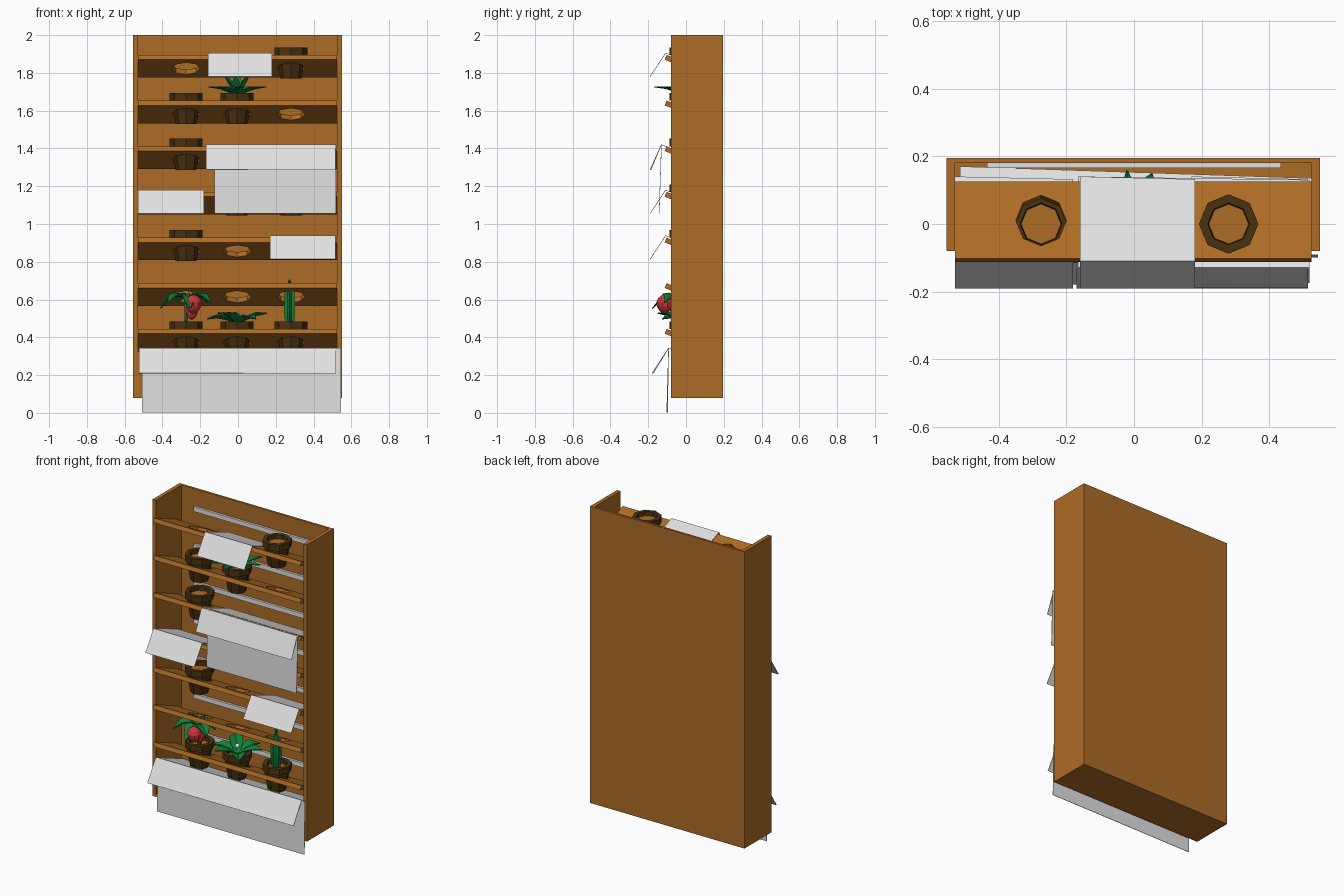
import bpy, bmesh, math, random
from mathutils import Vector

if "Cube" in bpy.data.objects:
    bpy.data.objects.remove(bpy.data.objects["Cube"])

random.seed(4)


def mat(name, col):
    m = bpy.data.materials.new(name)
    m.diffuse_color = (*col, 1)
    m.use_nodes = True
    m.node_tree.nodes["Principled BSDF"].inputs["Base Color"].default_value = m.diffuse_color
    return m


WOOD = mat("wood", (0.42, 0.15, 0.019))
POT = mat("dark pot", (0.065, 0.031, 0.005))
PAPER = mat("pale sheet", (0.75, 0.75, 0.75))
GREEN = mat("leaf green", (0.005, 0.22, 0.045))
RED = mat("berry red", (0.62, 0.035, 0.045))
WHITE = mat("flower white", (0.85, 0.85, 0.85))


def finish(name, bm, *mats, fix=True):
    if fix:
        bmesh.ops.recalc_face_normals(bm, faces=bm.faces)
    me = bpy.data.meshes.new(name)
    bm.to_mesh(me)
    bm.free()
    for m in mats:
        me.materials.append(m)
    ob = bpy.data.objects.new(name, me)
    bpy.context.collection.objects.link(ob)
    return ob


def box(name, x0, x1, y0, y1, z0, z1, m):
    bm = bmesh.new()
    bmesh.ops.create_cube(bm, size=1)
    for v in bm.verts:
        v.co = (x0 + (v.co.x + .5) * (x1 - x0), y0 + (v.co.y + .5) * (y1 - y0),
                z0 + (v.co.z + .5) * (z1 - z0))
    return finish(name, bm, m)


COLS = (-0.275, -0.005, 0.28)
FRONTS = [1.895 - 0.2417 * i for i in range(7)]
SLOPE = 0.095 / 0.228
NORMAL = Vector((0, SLOPE, 1)).normalized()


def shelf(name, f):
    # tilted board with three octagonal holes
    bm = bmesh.new()
    z = lambda y: f - .025 - SLOPE * (y + .113)
    loops = [[(-.53, -.113), (.525, -.113), (.525, .115), (-.53, .115)]]
    for cx in COLS:
        loops.append([(cx + .075 * math.cos(k * math.pi / 4),
                       .075 * math.sin(k * math.pi / 4)) for k in range(8)])
    edges = []
    for lp in loops:
        vs = [bm.verts.new((x, y, z(y))) for x, y in lp]
        edges += [bm.edges.new((vs[i], vs[i - 1])) for i in range(len(vs))]
    bmesh.ops.triangle_fill(bm, edges=edges, use_beauty=True, normal=NORMAL)
    ext = bmesh.ops.extrude_face_region(bm, geom=bm.faces[:], use_keep_orig=True)
    for g in ext["geom"]:
        if isinstance(g, bmesh.types.BMVert):
            g.co += NORMAL * .027
    finish(name, bm, WOOD)


def pot(name, cx, f):
    # eight-sided pot with rim, filled with soil
    prof = [(.055, -.125), (.074, -.02), (.074, 0), (.088, 0), (.088, .04),
            (.062, .04), (.059, .015)]
    bm = bmesh.new()
    rings = [[bm.verts.new((cx + r * math.cos(k * math.pi / 4),
                            r * math.sin(k * math.pi / 4), f + h)) for k in range(8)]
             for r, h in prof]
    for a, b in zip(rings, rings[1:]):
        for k in range(8):
            bm.faces.new((a[k - 1], a[k], b[k], b[k - 1]))
    bm.faces.new(rings[0][::-1])
    bm.faces.new(rings[-1]).material_index = 1
    finish(name, bm, POT, WOOD)


def sheet(name, x0, x1, fold, back, drops, skew=0.0):
    # flat part resting on the shelf, then flaps hanging from the fold
    bm = bmesh.new()
    quads = [(x0, x1, back, skew)] + drops
    for a, b, (y, z), sk in quads:
        bm.faces.new([bm.verts.new(p) for p in (
            (x0 if a is None else a, *fold), (x1 if b is None else b, *fold),
            (b, y - sk, z + sk * .3), (a, y, z))])
    ob = finish(name, bm, PAPER, fix=False)
    s = ob.modifiers.new("thickness", 'SOLIDIFY')
    s.thickness = .003
    s.offset = 0


def leaf(bm, base, ang, length, width, rise, droop=0.0):
    # pointed leaf with a raised fold on either side of the midrib
    d = Vector((math.cos(ang), math.sin(ang), 0))
    side = Vector((-d.y, d.x, 0))
    rows = []
    for t, w in ((0, .25), (.35, .9), (.65, 1), (1, .03)):
        c = Vector(base) + d * length * t + Vector((0, 0, rise * t - droop * t * t))
        up = Vector((0, 0, .2 * width * w))
        rows.append([bm.verts.new(p) for p in
                     (c - side * width * w / 2 + up, c, c + side * width * w / 2 + up)])
    for a, b in zip(rows, rows[1:]):
        for i in (0, 1):
            bm.faces.new((a[i], b[i], b[i + 1], a[i + 1]))


def thick(ob, t=.005):
    ob.modifiers.new("thickness", 'SOLIDIFY').thickness = t


def ball(name, c, r, m, stretch=1.0):
    bm = bmesh.new()
    bmesh.ops.create_uvsphere(bm, u_segments=10, v_segments=7, radius=r)
    for v in bm.verts:
        taper = 1 - .25 * max(0, -v.co.z / r)
        v.co = Vector((v.co.x * taper, v.co.y * taper, v.co.z * stretch)) + Vector(c)
    finish(name, bm, m)


# cabinet, open at the top and front
box("left_side", -.555, -.53, -.08, .195, .08, 2, WOOD)
box("right_side", .525, .55, -.08, .195, .08, 2, WOOD)
box("back_panel", -.53, .525, .18, .195, .08, 2, WOOD)
box("bottom_panel", -.53, .525, -.08, .18, .08, .1, WOOD)
box("base_front", -.53, .525, -.079, -.06, .1, .325, WOOD)

# shelves and rear strips
for i, f in enumerate(FRONTS):
    shelf(f"shelf_{i + 1}", f)
    box(f"rear_strip_{i + 1}", -.435, .435, .165, .18, f - .035, f - .005, PAPER)

# pots: (shelf, column)
for s, c in ((0, 2), (1, 0), (1, 1), (2, 0), (3, 1), (3, 2), (4, 0), (6, 0), (6, 1), (6, 2)):
    pot(f"pot_{s + 1}_{c + 1}", COLS[c], FRONTS[s])

# small sheets draped over single places
for n, x0, x1, f in (("top", -.16, .18, FRONTS[0]), ("left", -.53, -.18, FRONTS[3]),
                     ("right", .17, .515, FRONTS[4])):
    sheet(f"{n}_sheet", x0, x1, (-.108, f + .01), (.14, f - .088),
          [(x0, x1, (-.19, f - .115), 0)], .008)
# wide sheets with a second hanging flap
sheet("middle_sheet", -.165, .52, (-.13, 1.42), (.14, 1.315),
      [(-.17, .515, (-.19, 1.287), -.004), (-.125, .52, (-.142, 1.055), 0)], .01)
sheet("bottom_sheet", -.515, .525, (-.092, .343), (.17, .235),
      [(-.523, .52, (-.18, .21), -.006), (-.508, .545, (-.102, .002), -.004)], .035)

# spiky plant on the second shelf
bm = bmesh.new()
zb = FRONTS[1] + .025
for k in range(8):
    leaf(bm, (COLS[1], 0, zb), k * math.pi / 4 + .1, random.uniform(.15, .17), .045, .09, .04)
for k in range(6):
    leaf(bm, (COLS[1], 0, zb), k * math.pi / 3 + .4, .07, .035, .11)
thick(finish("spiky_leaves", bm, GREEN))

# broad-leaved plant with a white flower
bm = bmesh.new()
zb = FRONTS[6] + .025
for k in range(6):
    leaf(bm, (COLS[1], 0, zb), k * math.pi / 3 + .15, .16, .08, .1, .04 + .03 * (k % 2))
thick(finish("broad_leaves", bm, GREEN))
ball("white_flower", (COLS[1], 0, zb + .05), .016, WHITE)

# berry plant
bm = bmesh.new()
zb = FRONTS[6] + .15
bmesh.ops.create_cone(bm, segments=6, radius1=.012, radius2=.008, depth=.15, cap_ends=True)
bmesh.ops.translate(bm, verts=bm.verts, vec=(COLS[0], 0, zb - .065))
for k in range(7):
    leaf(bm, (COLS[0] + .01, -.03, zb + .01), k * math.tau / 7 + .3,
         .11 if k < 3 else .15, .075, .09, .11 + .03 * (k % 2))
thick(finish("berry_leaves", bm, GREEN))
ball("front_berry", (-.235, -.112, .575), .046, RED, 1.1)
ball("rear_berry", (-.245, -.05, .535), .035, RED, 1.2)

# ribbed cactus growing up through the hole above
bm = bmesh.new()
rings = []
for r, z in ((.025, .455), (.034, .54), (.03, .64), (.01, .665), (.006, .683), (.011, .692), (.003, .706)):
    rings.append([bm.verts.new((.273 + r * (1 if k % 2 else .65) * math.cos(k * math.pi / 6),
                                r * (1 if k % 2 else .65) * math.sin(k * math.pi / 6), z))
                  for k in range(12)])
for a, b in zip(rings, rings[1:]):
    for k in range(12):
        bm.faces.new((a[k - 1], a[k], b[k], b[k - 1]))
bm.faces.new(rings[0][::-1])
bm.faces.new(rings[-1])
finish("cactus", bm, GREEN)
